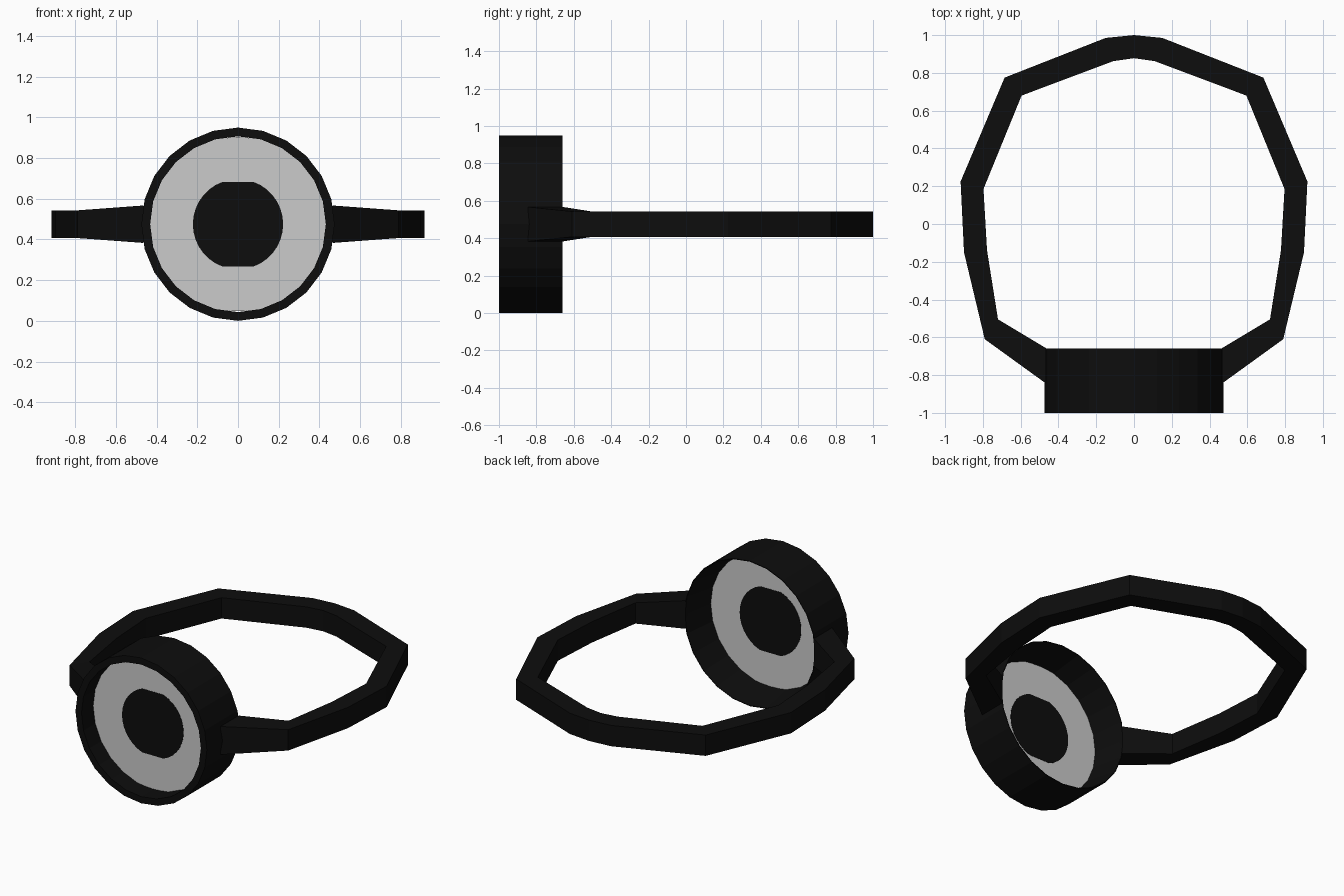
import bpy, bmesh, math

if "Cube" in bpy.data.objects:
    bpy.data.objects.remove(bpy.data.objects["Cube"])

CZ = 0.475  # height of the housing axis


def material(name, v):
    m = bpy.data.materials.new(name)
    m.diffuse_color = (v, v, v, 1)
    m.use_nodes = True
    m.node_tree.nodes["Principled BSDF"].inputs["Base Color"].default_value = m.diffuse_color
    return m


BLACK = material("black", 0.004)
GREY = material("light grey", 0.6)


def loft(name, rings, mat, closed=False):
    """Bridge equal-length rings of points; cap the ends unless closed."""
    bm = bmesh.new()
    vs = [[bm.verts.new(p) for p in ring] for ring in rings]
    n = len(rings[0])
    for k in range(len(vs) if closed else len(vs) - 1):
        a, b = vs[k], vs[(k + 1) % len(vs)]
        for i in range(n):
            j = (i + 1) % n
            bm.faces.new((a[i], a[j], b[j], b[i]))
    if not closed:
        bm.faces.new(vs[0])
        bm.faces.new(vs[-1])
    bmesh.ops.recalc_face_normals(bm, faces=bm.faces)
    me = bpy.data.meshes.new(name)
    bm.to_mesh(me)
    bm.free()
    me.materials.append(mat)
    ob = bpy.data.objects.new(name, me)
    bpy.context.collection.objects.link(ob)
    return ob


def circle(r, y, n, zmax=9.0):
    """Circle facing y, with top and bottom flattened at zmax."""
    pts = []
    for i in range(n):
        t = 2 * math.pi * i / n
        z = max(-zmax, min(zmax, r * math.sin(t)))
        pts.append((r * math.cos(t), y, CZ + z))
    return pts


# Round housing: front lip, inside flaring open towards the back
profile = [(0.475, -1), (0.475, -0.66), (0.47, -0.66), (0.432, -0.876), (0.432, -1)]
loft("round_housing", [circle(r, y, 24) for r, y in profile], BLACK, closed=True)

# Recessed disc and its dark centre, seen from both sides
loft("disc", [circle(0.436, y, 24, 0.428) for y in (-0.879, -0.873)], GREY)
loft("disc_centre", [circle(0.222, y, 36, 0.208) for y in (-0.881, -0.871)], BLACK)

# Band: outer x, y, inner x, y, half height; from housing to back centre
half = [
    (0.465, -0.845, 0.465, -0.658, 0.092),
    (0.79, -0.61, 0.72, -0.505, 0.068),
    (0.90, -0.15, 0.778, -0.14, 0.068),
    (0.918, 0.225, 0.797, 0.185, 0.068),
    (0.685, 0.775, 0.595, 0.68, 0.068),
    (0.15, 0.985, 0.11, 0.862, 0.068),
    (0.0, 1.0, 0.0, 0.878, 0.068),
]
path = half + [(-a, b, -c, d, h) for a, b, c, d, h in half[-2::-1]]
loft("band", [[(a, b, CZ + h), (c, d, CZ + h), (c, d, CZ - h), (a, b, CZ - h)]
              for a, b, c, d, h in path], BLACK)
